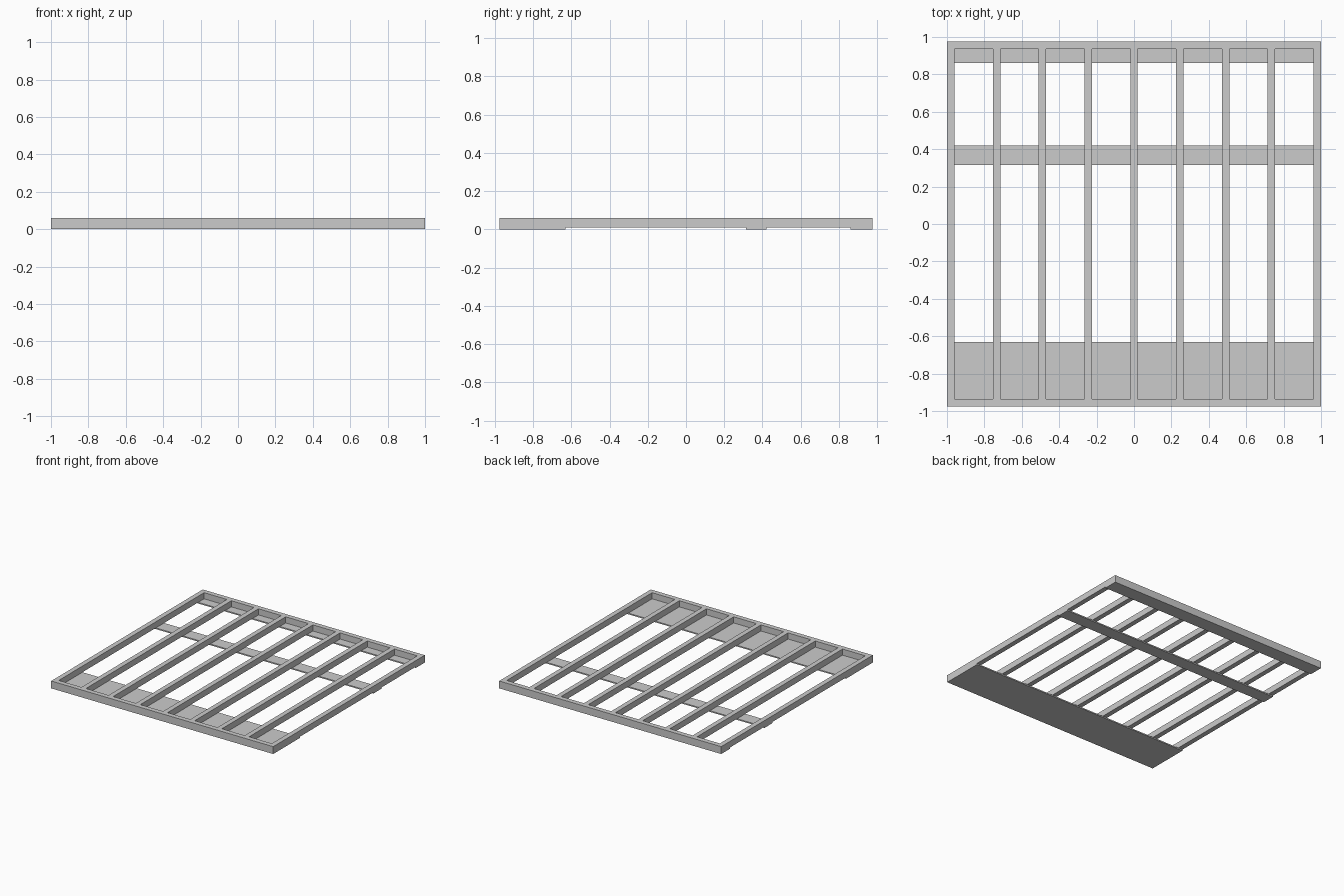
import bpy

default_cube = bpy.data.objects.get("Cube")
if default_cube:
    bpy.data.objects.remove(default_cube, do_unlink=True)

# One plain grey for the whole frame
grey = bpy.data.materials.new("plain_grey")
grey.use_nodes = True
colour = (0.6, 0.6, 0.6, 1)
grey.diffuse_color = colour
bsdf = next(n for n in grey.node_tree.nodes if n.type == 'BSDF_PRINCIPLED')
bsdf.inputs["Base Color"].default_value = colour

HALF_X, HALF_Y = 1.0, 0.975
BOARD, TOP, RAIL = 0.01, 0.06, 0.04


def box(name, x, y, z):
    """Add a box spanning the given (low, high) range on each axis."""
    bpy.ops.mesh.primitive_cube_add(size=1)
    ob = bpy.context.object
    ob.name = name
    for v in ob.data.vertices:
        v.co = [lo + (c + 0.5) * (hi - lo) for c, (lo, hi) in zip(v.co, (x, y, z))]
    ob.data.materials.append(grey)
    return ob


# Flat boards along the underside
full_width = (-HALF_X, HALF_X)
box("wide_front_board", full_width, (-HALF_Y, -0.63), (0, BOARD))
box("middle_board", full_width, (0.315, 0.42), (0, BOARD))
box("back_board", full_width, (0.86, HALF_Y), (0, BOARD))

# End rails
inner_y = HALF_Y - RAIL
box("front_rail", full_width, (-HALF_Y, -inner_y), (BOARD, TOP))
box("back_rail", full_width, (inner_y, HALF_Y), (BOARD, TOP))

# Evenly spaced lengthwise bars, the outermost forming the sides
BAYS = 8
for i in range(BAYS + 1):
    left = -HALF_X + i * (2 * HALF_X - RAIL) / BAYS
    name = "side_rail" if i in (0, BAYS) else "lengthwise_bar"
    box(name, (left, left + RAIL), (-inner_y, inner_y), (BOARD, TOP))
